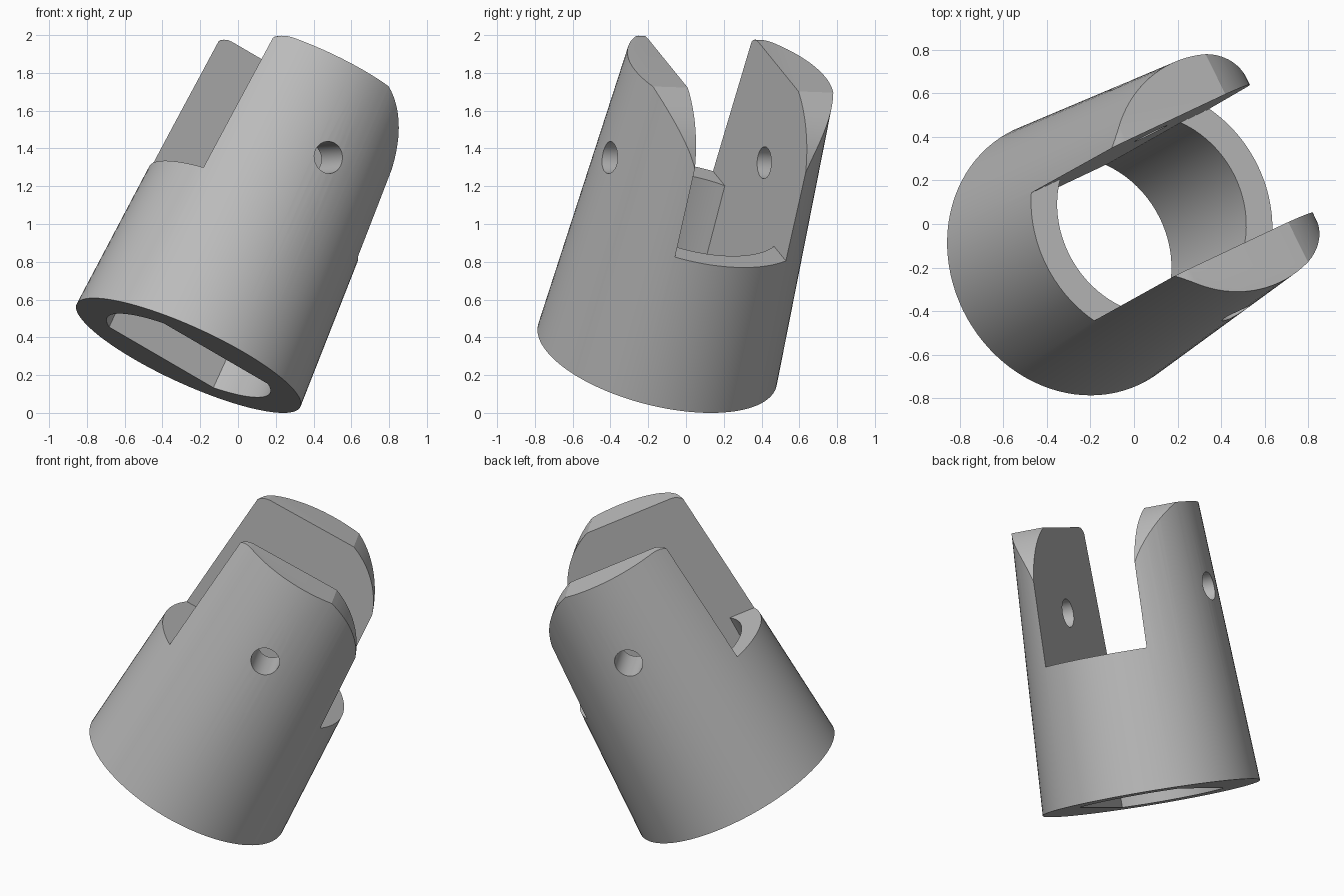
import bpy, bmesh, math
from mathutils import Matrix, Vector

cube = bpy.data.objects.get("Cube")
if cube:
    bpy.data.objects.remove(cube)

# Main sizes, in the part's own frame: x along the slot, y across it, z along the axis
R_BASE, TAPER, LENGTH = 0.652, 0.054, 1.8
SLOT, FLOOR, TOP = 0.327, 0.846, 1.685
BORE, PIN, PIN_Z = 0.475, 0.085, 1.17


def arc(cx, cy, r, start, end, n):
    angles = [math.radians(start + (end - start) * i / n) for i in range(n + 1)]
    return [(cx + r * math.cos(t), cy + r * math.sin(t)) for t in angles]


def prism(name, profile, lo, hi, along_y=False):
    """Extrude a closed profile along z, or along y with the profile in xz."""
    bm = bmesh.new()
    place = (lambda u, v, w: (u, w, v)) if along_y else (lambda u, v, w: (u, v, w))
    face = bm.faces.new([bm.verts.new(place(u, v, lo)) for u, v in profile])
    new = bmesh.ops.extrude_face_region(bm, geom=[face])["geom"]
    shift = Vector(place(0, 0, hi - lo))
    bmesh.ops.translate(bm, verts=[g for g in new if isinstance(g, bmesh.types.BMVert)], vec=shift)
    bmesh.ops.recalc_face_normals(bm, faces=bm.faces)
    return make_object(name, bm)


def make_object(name, bm):
    mesh = bpy.data.meshes.new(name)
    bm.to_mesh(mesh)
    bm.free()
    ob = bpy.data.objects.new(name, mesh)
    bpy.context.collection.objects.link(ob)
    return ob


def combine(target, tool, operation):
    mod = target.modifiers.new(tool.name, "BOOLEAN")
    mod.operation, mod.object, mod.solver = operation, tool, "EXACT"
    bpy.context.view_layer.objects.active = target
    bpy.ops.object.modifier_apply(modifier=mod.name)
    bpy.data.objects.remove(tool)


# Tapered body
bm = bmesh.new()
bmesh.ops.create_cone(bm, cap_ends=True, segments=96, radius1=R_BASE,
                      radius2=R_BASE - TAPER * LENGTH, depth=LENGTH,
                      matrix=Matrix.Translation((0, 0, LENGTH / 2)))
body = make_object("forked_sleeve", bm)

# Finger outline: small round on one end, large round on the other
outline = [(-0.7, -0.2), (-0.7, 1.2), (-0.49, 1.5)]
outline += arc(-0.39, TOP - 0.085, 0.085, 180, 90, 6)
outline += arc(-0.04, 1.185, 0.545, 66.5, 16, 14)
outline += [(0.52, 1.2), (0.7, 0.9), (0.7, -0.2)]
combine(body, prism("finger_outline", outline, -1, 1, True), "INTERSECT")

# Slot between the fingers
slot = [(-1, -SLOT), (1, -SLOT), (1, SLOT), (-1, SLOT)]
combine(body, prism("slot_cutter", slot, FLOOR, 2.2), "DIFFERENCE")

# Bore with two flats in line with the slot walls
half = math.degrees(math.asin(SLOT / BORE))
bore = arc(0, 0, BORE, -half, half, 20) + arc(0, 0, BORE, 180 - half, 180 + half, 20)
combine(body, prism("bore_cutter", bore, -0.2, FLOOR + 0.1), "DIFFERENCE")

# Pin hole through both fingers
pin = arc(0.01, PIN_Z, PIN, 0, 348.75, 31)
combine(body, prism("pin_hole_cutter", pin, -1, 1, True), "DIFFERENCE")

# Tilted placement
axis = Vector((0.406, 0.23, 0.885)).normalized()
along = Vector((0.799, 0.377, -0.469))
along = (along - axis * along.dot(axis)).normalized()
across = axis.cross(along)
frame = Matrix((along, across, axis)).transposed().to_4x4()
body.data.transform(Matrix.Translation((-0.262, -0.152, 0.304)) @ frame)

# Plain grey finish
grey = bpy.data.materials.new("plain_grey")
grey.use_nodes = True
colour = (0.5, 0.5, 0.5, 1)
grey.diffuse_color = colour
grey.node_tree.nodes["Principled BSDF"].inputs["Base Color"].default_value = colour
body.data.materials.clear()
body.data.materials.append(grey)
for poly in body.data.polygons:
    poly.material_index = 0

bpy.ops.object.select_all(action="DESELECT")
body.select_set(True)
bpy.context.view_layer.objects.active = body
bpy.ops.object.shade_smooth_by_angle(angle=math.radians(25))
